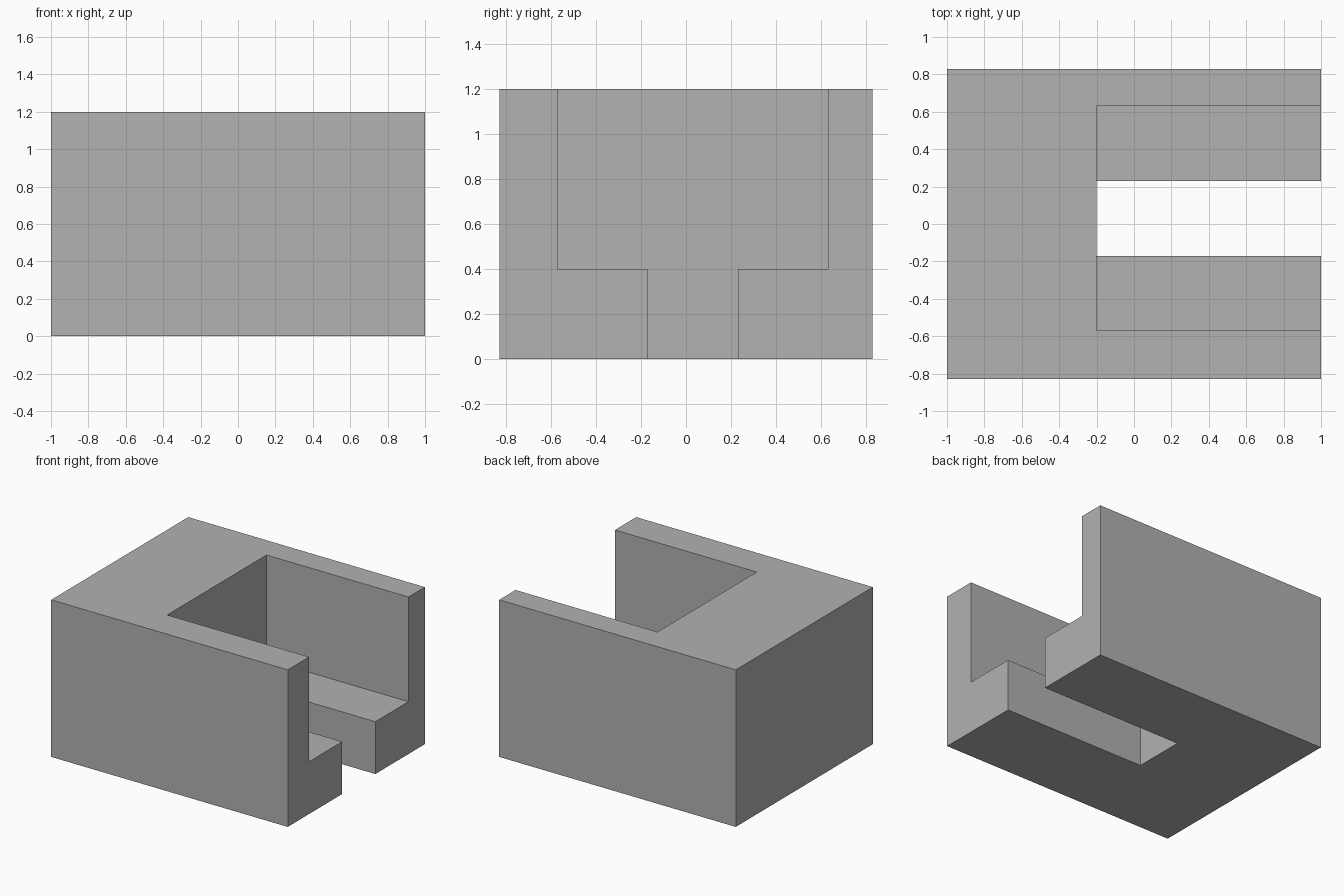
import bpy
import bmesh
from mathutils import Vector

default = bpy.data.objects.get("Cube")
if default:
    bpy.data.objects.remove(default, do_unlink=True)

LENGTH, DEPTH, HEIGHT = 2.0, 1.655, 1.2
SLOT_START = -0.2      # inner end wall of the channel
SLOT_CENTRE = 0.03     # channel sits slightly off centre
LEDGE = 0.4            # height of the inner ledges
WIDE, NARROW = 0.6, 0.2  # channel half widths above and below the ledges
OVER = 0.1             # cutter overshoot

grey = bpy.data.materials.new("plain grey")
grey.use_nodes = True
colour = (0.445, 0.445, 0.445, 1)
grey.diffuse_color = colour
grey.node_tree.nodes["Principled BSDF"].inputs["Base Color"].default_value = colour


def extruded(name, profile, x0, x1):
    """Solid made by extruding a (y, z) profile along x."""
    bm = bmesh.new()
    face = bm.faces.new([bm.verts.new((x0, y, z)) for y, z in profile])
    moved = bmesh.ops.extrude_face_region(bm, geom=[face])["geom"]
    bmesh.ops.translate(bm, vec=Vector((x1 - x0, 0, 0)),
                        verts=[v for v in moved if isinstance(v, bmesh.types.BMVert)])
    bmesh.ops.recalc_face_normals(bm, faces=bm.faces)
    mesh = bpy.data.meshes.new(name)
    bm.to_mesh(mesh)
    bm.free()
    mesh.materials.append(grey)
    obj = bpy.data.objects.new(name, mesh)
    bpy.context.collection.objects.link(obj)
    return obj


# Outer block
d = DEPTH / 2
block = extruded("slotted_block", [(-d, 0), (d, 0), (d, HEIGHT), (-d, HEIGHT)],
                 -LENGTH / 2, LENGTH / 2)

# Stepped channel, open at the top, bottom and left end
half = [(NARROW, -OVER), (NARROW, LEDGE), (WIDE, LEDGE), (WIDE, HEIGHT + OVER)]
profile = [(SLOT_CENTRE + w, z) for w, z in half]
profile += [(SLOT_CENTRE - w, z) for w, z in reversed(half)]
cutter = extruded("channel_cutter", profile, SLOT_START, LENGTH / 2 + OVER)
cutter.hide_render = True

# Cut the channel and discard the cutter
cut = block.modifiers.new("channel", 'BOOLEAN')
cut.operation = 'DIFFERENCE'
cut.solver = 'EXACT'
cut.object = cutter
bpy.context.view_layer.objects.active = block
bpy.ops.object.modifier_apply(modifier=cut.name)
bpy.data.objects.remove(cutter, do_unlink=True)
